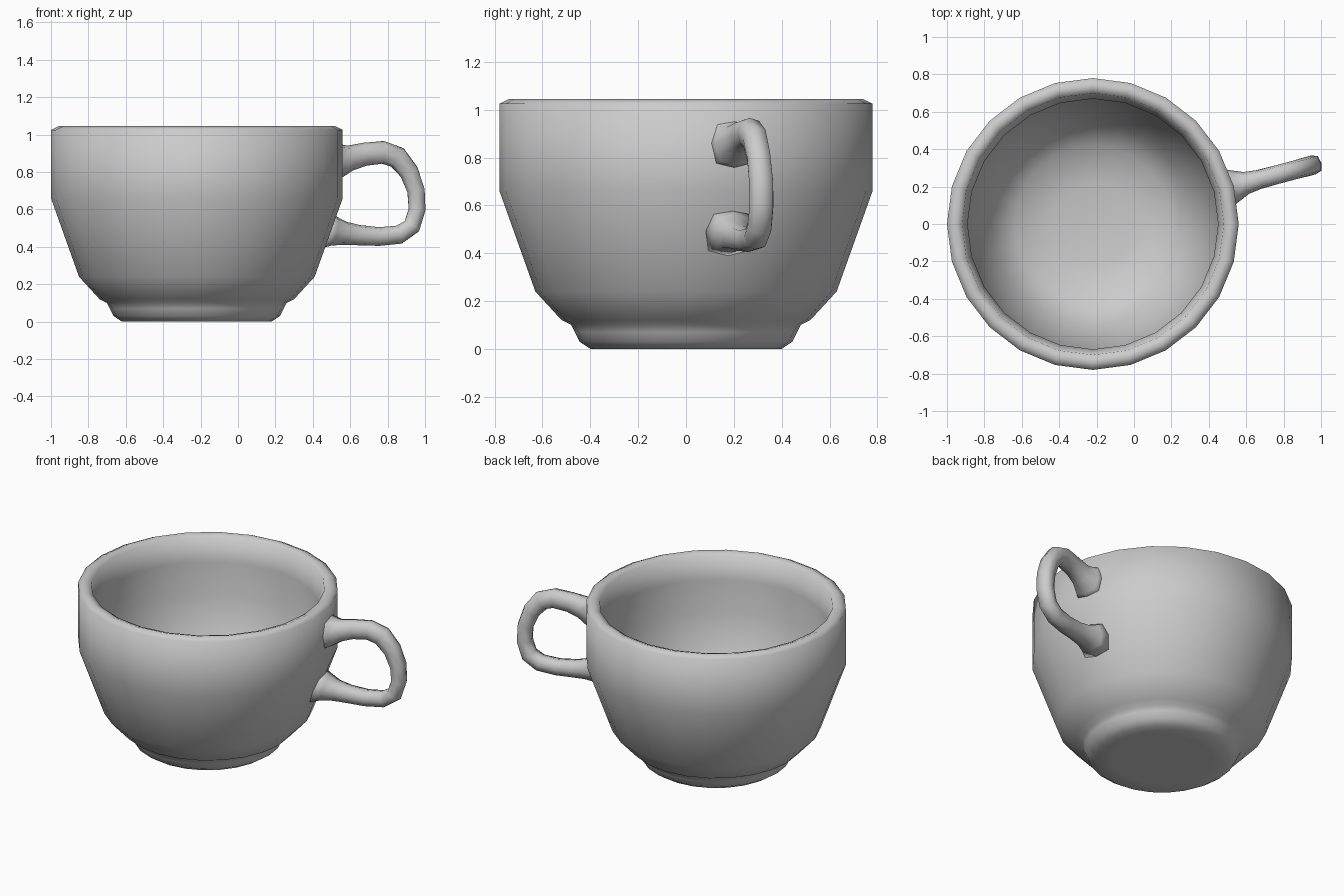
import bpy, bmesh, math
from mathutils import Vector, Matrix

cube = bpy.data.objects.get("Cube")
if cube:
    bpy.data.objects.remove(cube, do_unlink=True)

SIDES = 24
CUP_X = -0.22
HANDLE_TURN = math.radians(15)

glaze = bpy.data.materials.new("grey_glaze")
glaze.use_nodes = True
grey = (0.6, 0.6, 0.6, 1)
glaze.diffuse_color = grey
glaze.node_tree.nodes["Principled BSDF"].inputs["Base Color"].default_value = grey


def finish(bm, name):
    bmesh.ops.recalc_face_normals(bm, faces=bm.faces[:])
    mesh = bpy.data.meshes.new(name)
    bm.to_mesh(mesh)
    bm.free()
    for poly in mesh.polygons:
        poly.use_smooth = True
    mesh.materials.append(glaze)
    obj = bpy.data.objects.new(name, mesh)
    bpy.context.collection.objects.link(obj)
    obj.location.x = CUP_X
    return obj


def bridge(bm, a, b):
    n = len(a)
    for i in range(n):
        bm.faces.new((a[i], a[(i + 1) % n], b[(i + 1) % n], b[i]))


def cap(bm, ring, point):
    tip = bm.verts.new(point)
    for i in range(len(ring)):
        bm.faces.new((ring[i], ring[(i + 1) % len(ring)], tip))


# Cup: one lathed wall from the underside, over the rim, to the inner floor
profile = [(0.30, 0), (0.40, 0), (0.445, 0.03), (0.465, 0.07), (0.48, 0.10),
           (0.52, 0.12), (0.63, 0.24), (0.78, 0.66), (0.78, 1.025),
           (0.74, 1.045), (0.70, 1.03), (0.67, 0.88), (0.68, 0.66),
           (0.54, 0.29), (0.42, 0.18), (0.22, 0.14)]
bm = bmesh.new()
rings = []
for r, z in profile:
    rings.append([bm.verts.new((r * math.cos(math.tau * i / SIDES),
                                r * math.sin(math.tau * i / SIDES), z))
                  for i in range(SIDES)])
for a, b in zip(rings, rings[1:]):
    bridge(bm, a, b)
cap(bm, rings[0], (0, 0, 0))
cap(bm, rings[-1], (0, 0, 0.135))
finish(bm, "cup")

# Handle: loop swept along a path, flaring into the wall at both ends
# path entries: distance from cup axis, height, half depth, half width
path = [(0.735, 0.86, 0.125, 0.11), (0.79, 0.86, 0.092, 0.085),
        (0.85, 0.875, 0.068, 0.06), (0.93, 0.895, 0.062, 0.05),
        (1.03, 0.905, 0.061, 0.05), (1.11, 0.878, 0.06, 0.05),
        (1.175, 0.80, 0.053, 0.05), (1.213, 0.70, 0.048, 0.052),
        (1.219, 0.60, 0.046, 0.052), (1.19, 0.51, 0.048, 0.052),
        (1.12, 0.465, 0.05, 0.05), (1.01, 0.455, 0.05, 0.05),
        (0.90, 0.462, 0.054, 0.052), (0.82, 0.472, 0.062, 0.062),
        (0.755, 0.485, 0.08, 0.085), (0.69, 0.495, 0.11, 0.11)]
bm = bmesh.new()
rings = []
for k, (r, z, depth, width) in enumerate(path):
    before, after = path[max(k - 1, 0)], path[min(k + 1, len(path) - 1)]
    along = Vector((after[0] - before[0], 0, after[1] - before[1])).normalized()
    out = Vector((-along.z, 0, along.x))
    ring = []
    for i in range(8):
        c, s = math.cos(math.tau * i / 8), math.sin(math.tau * i / 8)
        # slightly squared oval section
        u = math.copysign(abs(c) ** 0.7, c) * depth
        v = math.copysign(abs(s) ** 0.7, s) * width
        ring.append(bm.verts.new(Vector((r, 0, z)) + out * u + Vector((0, v, 0))))
    rings.append(ring)
for a, b in zip(rings, rings[1:]):
    bridge(bm, a, b)
bm.faces.new(rings[0])
bm.faces.new(rings[-1])
bm.transform(Matrix.Rotation(HANDLE_TURN, 4, 'Z'))
finish(bm, "handle")
